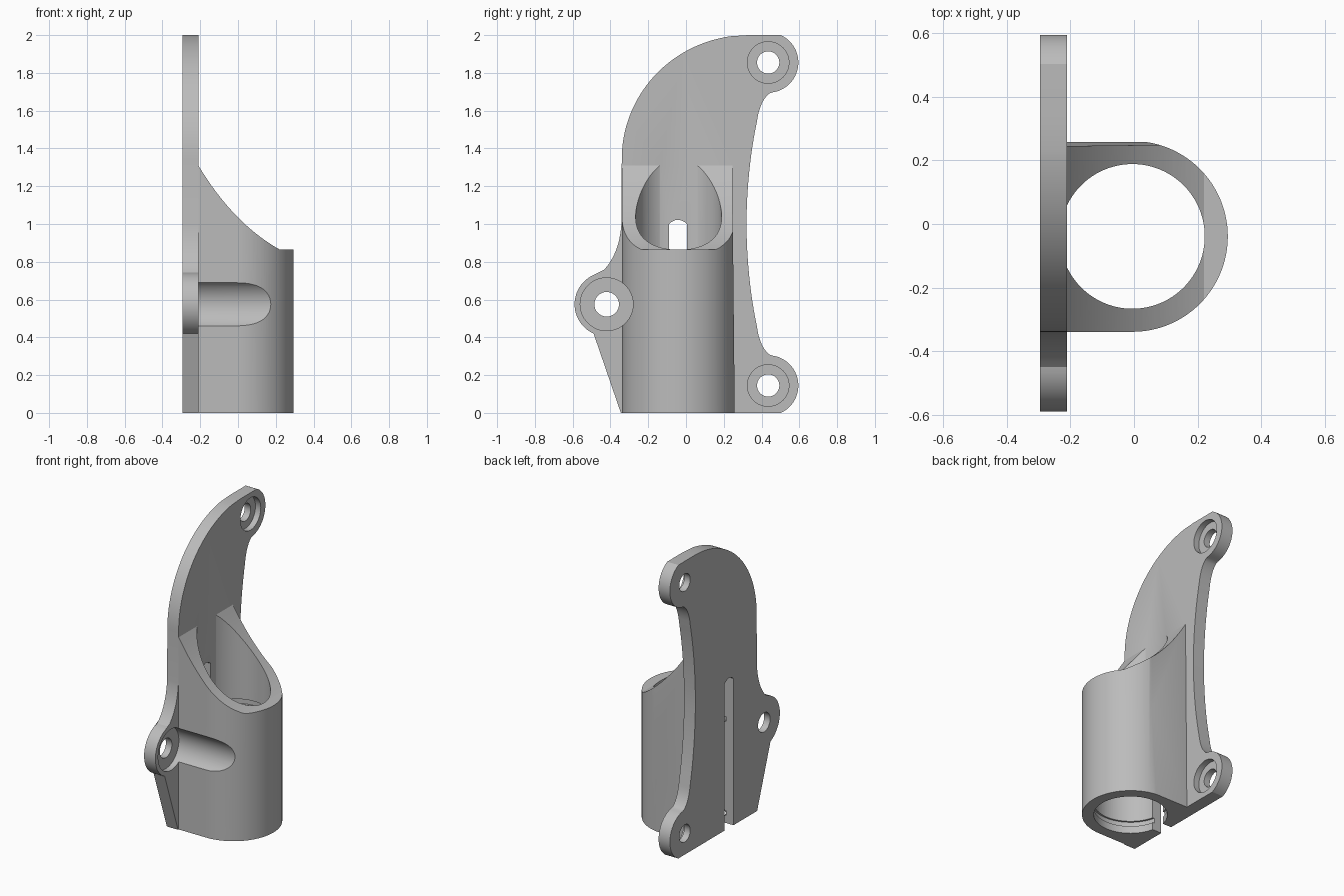
import bpy, bmesh, math
from mathutils import Vector

cube = bpy.data.objects.get("Cube")
if cube:
    bpy.data.objects.remove(cube, do_unlink=True)

grey = bpy.data.materials.new("plain grey")
grey.use_nodes = True
COLOUR = (0.5, 0.5, 0.5, 1)
grey.diffuse_color = COLOUR
grey.node_tree.nodes["Principled BSDF"].inputs["Base Color"].default_value = COLOUR


def prism(name, pts, axis, lo, hi):
    """Extrude a closed 2D outline along one axis."""
    place = {"x": lambda a, b, t: (t, a, b),
             "y": lambda a, b, t: (a, t, b),
             "z": lambda a, b, t: (a, b, t)}[axis]
    bm = bmesh.new()
    base = bm.faces.new([bm.verts.new(place(a, b, lo)) for a, b in pts])
    ext = bmesh.ops.extrude_face_region(bm, geom=[base])
    moved = [g for g in ext["geom"] if isinstance(g, bmesh.types.BMVert)]
    bmesh.ops.translate(bm, verts=moved, vec=Vector(place(0, 0, hi - lo)))
    bmesh.ops.recalc_face_normals(bm, faces=bm.faces)
    mesh = bpy.data.meshes.new(name)
    bm.to_mesh(mesh)
    bm.free()
    mesh.materials.append(grey)
    obj = bpy.data.objects.new(name, mesh)
    bpy.context.collection.objects.link(obj)
    return obj


def arc(c, r, start, end, n=24):
    angles = [math.radians(start + (end - start) * i / n) for i in range(n + 1)]
    return [(c[0] + r * math.cos(a), c[1] + r * math.sin(a)) for a in angles]


def disc(name, c, r, axis, lo, hi, n=64):
    return prism(name, arc(c, r, 0, 360, n)[:-1], axis, lo, hi)


def curve(p0, p1, p2, n=12):
    """Quadratic curve from p0 to p2 that passes p1 halfway."""
    p0, p1, p2 = Vector(p0), Vector(p1), Vector(p2)
    k = 2 * p1 - (p0 + p2) / 2
    return [tuple(p0 * (1 - t) ** 2 + k * 2 * t * (1 - t) + p2 * t * t)
            for t in (i / n for i in range(n + 1))]


def combine(obj, other, operation="DIFFERENCE"):
    """Apply a boolean and throw the helper away."""
    other.hide_render = True
    mod = obj.modifiers.new("combine", "BOOLEAN")
    mod.operation, mod.object, mod.solver = operation, other, "EXACT"
    graph = bpy.context.evaluated_depsgraph_get()
    mesh = bpy.data.meshes.new_from_object(obj.evaluated_get(graph))
    obj.modifiers.clear()
    obj.data = mesh
    bpy.data.objects.remove(other, do_unlink=True)


BACK, FACE = -0.295, -0.21
AXIS, BORE = (-0.005, -0.039), 0.2275
MID, LOW, HIGH = (-0.42, 0.575), (0.435, 0.145), (0.435, 1.855)

# Crescent plate with three screw ears
low_ear = arc(LOW, 0.16, -65, 83)
neck = curve((0.445, 0.305), (0.405, 0.355), (0.38, 0.43))
inner = curve((0.375, 0.46), (0.335, 0.72), (0.32, 1.0))
lower_right = low_ear + neck[1:] + inner
upper_right = [(y, 2 - z) for y, z in reversed(lower_right[:-1])]
outer = [(0.33, 2.0)] + arc((0.33, 1.345), 0.67, 98, 180, 32)
outer = [(y, min(z, 2.0) if i == 0 else 1.345 + (z - 1.345) * 0.978)
         for i, (y, z) in enumerate(outer)]
web = curve((-0.342, 1.0), (-0.375, 0.85), (-0.45, 0.742))
mid_ear = arc(MID, 0.17, 100, 246)
bracket = prism("clamp_bracket",
                [(0.5, 0.0)] + lower_right + upper_right + [(0.5, 2.0)] + outer
                + web + mid_ear + [(-0.345, 0.0)], "x", BACK, FACE)

# Tube block with a D-shaped outline and a scooped top
outline = [(FACE - 0.02, AXIS[1] - 0.3)] + arc(AXIS, 0.3, -90, 90, 64) \
    + [(FACE - 0.02, AXIS[1] + 0.3)]
block = prism("tube_block", outline, "z", 0, 1.5)
scoop = curve((FACE, 1.31), (-0.01, 1.045), (0.22, 0.865), 24)
combine(block, prism("scoop", [(-0.4, 1.31)] + scoop
                     + [(0.5, 0.865), (0.5, 2), (-0.4, 2)], "y", -1, 1))
combine(block, prism("draft", [(0.259, -0.1), (0.5, -0.1), (0.5, 1.6), (0.242, 1.6)],
                     "x", -1, 1))
combine(block, disc("bore", AXIS, BORE, "z", -0.1, 2, 96))
combine(bracket, block, "UNION")

# Lower bore with two ring grooves
combine(bracket, disc("lower_bore", AXIS, BORE, "z", -0.1, 0.72, 96))
for z in (0.05, 0.69):
    combine(bracket, disc("groove", AXIS, BORE + 0.012, "z", z, z + 0.035, 96))

# Clamping slot through the plate
slot = [(-0.09, -0.1), (0.005, -0.1)] + curve((0.005, 1.0), (-0.0425, 1.022), (-0.09, 1.0))
combine(bracket, prism("slot", slot, "x", -0.4, -0.2))

# Screw holes and counterbores
for centre, hole, sink in ((MID, 0.065, 0.14), (LOW, 0.059, 0.11), (HIGH, 0.059, 0.11)):
    combine(bracket, disc("hole", centre, hole, "x", -0.5, 0))
    combine(bracket, disc("counterbore", centre, sink, "x", FACE - 0.04, 0.4))

# Smooth curved walls, crisp edges
bpy.ops.object.select_all(action="DESELECT")
bracket.select_set(True)
bpy.context.view_layer.objects.active = bracket
bpy.ops.object.shade_smooth_by_angle(angle=math.radians(25))
